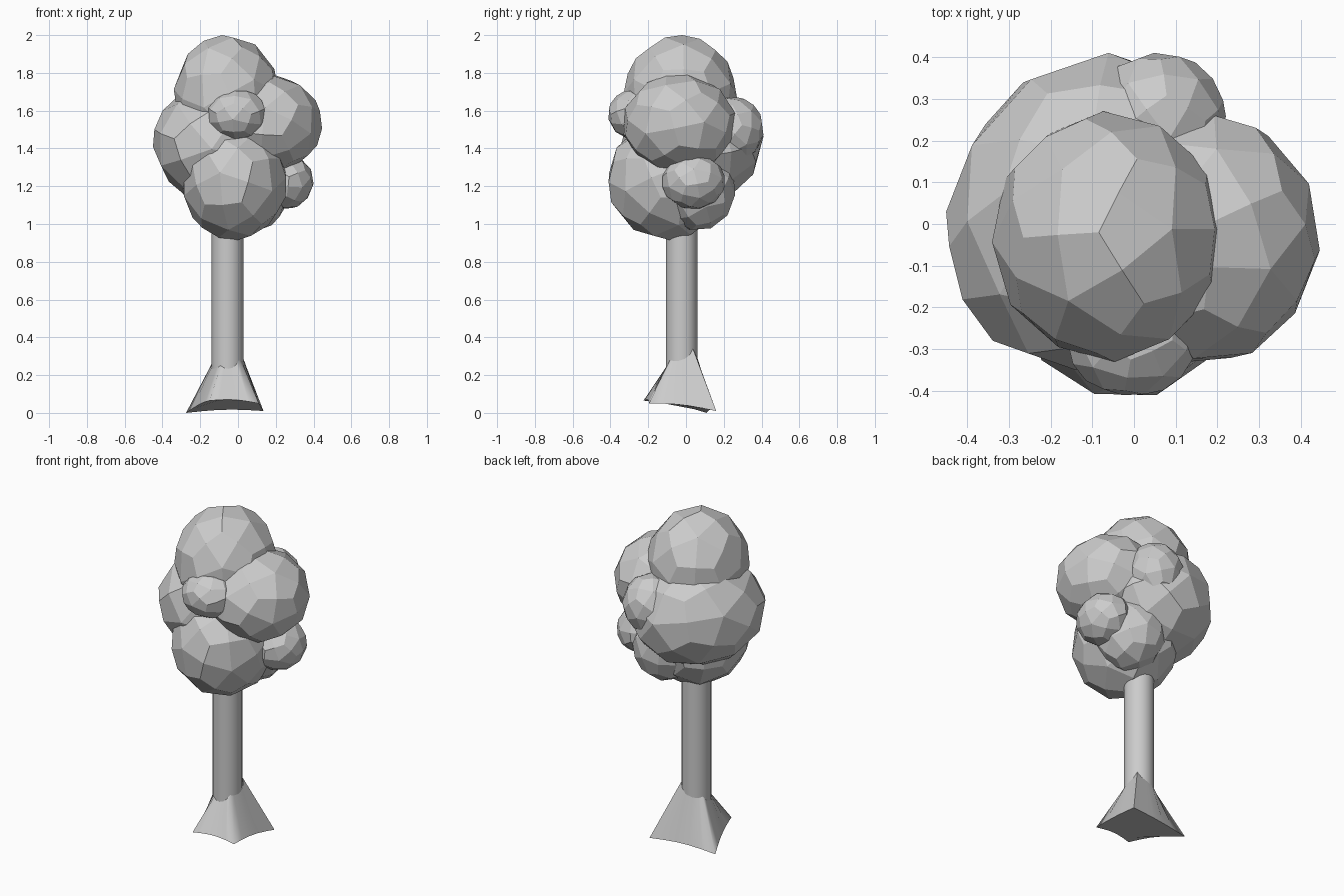
import bpy, bmesh, math, random
from mathutils import Matrix, Vector, Euler

if "Cube" in bpy.data.objects:
    bpy.data.objects.remove(bpy.data.objects["Cube"])

random.seed(7)
CX, CY = -0.055, -0.023   # trunk axis


def add_object(name, bm, smooth_angle=0):
    bmesh.ops.recalc_face_normals(bm, faces=bm.faces[:])
    me = bpy.data.meshes.new(name)
    bm.to_mesh(me)
    bm.free()
    ob = bpy.data.objects.new(name, me)
    bpy.context.collection.objects.link(ob)
    if smooth_angle:
        bpy.ops.object.select_all(action='DESELECT')
        bpy.context.view_layer.objects.active = ob
        ob.select_set(True)
        bpy.ops.object.shade_smooth_by_angle(angle=math.radians(smooth_angle))
    return ob


def kite_ball():
    """Icosahedron with each triangle split into three kites, on a unit sphere."""
    ico, out = bmesh.new(), bmesh.new()
    bmesh.ops.create_icosphere(ico, subdivisions=1, radius=1)
    for f in ico.faces:
        v = [p.co for p in f.verts]
        for i in range(3):
            a, b, c = v[i], v[(i + 1) % 3], v[i - 1]
            quad = (a, a + b, a + b + c, a + c)
            out.faces.new([out.verts.new(q.normalized()) for q in quad])
    ico.free()
    bmesh.ops.remove_doubles(out, verts=out.verts[:], dist=1e-4)
    return out


def foliage(name, centre, half, skew=0.0):
    """Faceted clump fitted to its bounding box; skew stretches it diagonally."""
    bm = kite_ball()
    rot = Euler([random.uniform(0, 6.28) for _ in range(3)]).to_matrix()
    bmesh.ops.rotate(bm, verts=bm.verts[:], cent=(0, 0, 0), matrix=rot)
    for v in bm.verts:
        v.co.x, v.co.y = v.co.x + skew * v.co.y, v.co.y + skew * v.co.x
    ext = [max(v.co[i] for v in bm.verts) for i in range(3)]
    for v in bm.verts:
        v.co = Vector([centre[i] + v.co[i] / ext[i] * half[i] for i in range(3)])
    add_object(name, bm)


# Leaf clumps
foliage("foliage_top", (-0.06, -0.03, 1.68), (0.28, 0.30, 0.32))
foliage("foliage_right", (0.16, -0.035, 1.53), (0.285, 0.295, 0.26))
foliage("foliage_back_left", (-0.10, 0.03, 1.43), (0.35, 0.38, 0.31), 0.06)
foliage("foliage_front_low", (-0.02, -0.10, 1.23), (0.275, 0.31, 0.315))
foliage("foliage_back_low", (0.08, 0.06, 1.18), (0.19, 0.20, 0.21))
foliage("foliage_small_right", (0.25, 0.04, 1.225), (0.15, 0.165, 0.145))
foliage("foliage_small_back", (0.06, 0.25, 1.50), (0.16, 0.16, 0.17))
foliage("foliage_small_front", (-0.005, -0.27, 1.58), (0.16, 0.14, 0.13))

# Trunk
bm = bmesh.new()
bmesh.ops.create_cone(bm, cap_ends=True, segments=20, radius1=0.084, radius2=0.084,
                      depth=1.0, matrix=Matrix.Translation((CX, CY, 0.65)))
add_object("trunk", bm, 35)

# Root flare: four toes (x, y, z, height where the ridge meets the trunk)
toes = [(0.135, 0.16, 0.01, 0.34), (-0.275, 0.11, 0.0, 0.28),
        (-0.15, -0.225, 0.065, 0.25), (0.11, -0.195, 0.05, 0.28)]
STEPS = 5
bm = bmesh.new()
low, high = [], []
for i, a in enumerate(toes):
    b = toes[(i + 1) % 4]
    for s in range(STEPS):
        t = s / STEPS
        x, y, z, h = [p + (q - p) * t for p, q in zip(a, b)]
        bend = math.sin(math.pi * t)
        d = Vector((x - CX, y - CY)) * (1 - 0.04 * bend)
        low.append(bm.verts.new((CX + d.x, CY + d.y, z + 0.012 * bend)))
        d.normalize()
        high.append(bm.verts.new((CX + d.x * 0.086, CY + d.y * 0.086, h - 0.03 * bend)))
n = len(low)
for i in range(n):
    j = (i + 1) % n
    bm.faces.new((low[i], low[j], high[j], high[i]))
bm.faces.new(low[::-1])
add_object("root_flare", bm, 85)
